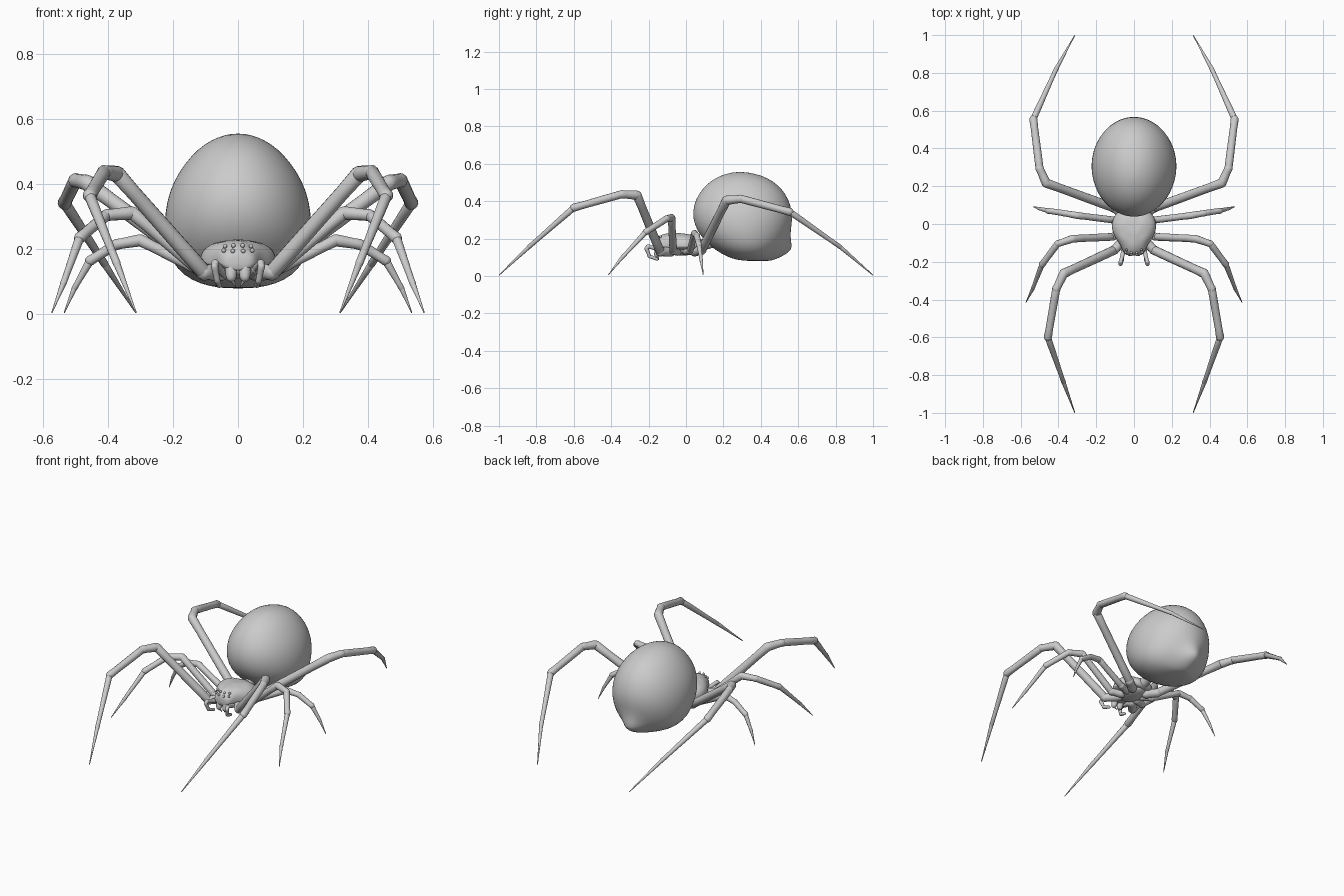
import bpy, bmesh, math
from mathutils import Vector

if "Cube" in bpy.data.objects:
    bpy.data.objects.remove(bpy.data.objects["Cube"])


def finish(name, bm, mirror=False, subsurf=0):
    bmesh.ops.recalc_face_normals(bm, faces=bm.faces)
    me = bpy.data.meshes.new(name)
    bm.to_mesh(me)
    bm.free()
    for p in me.polygons:
        p.use_smooth = True
    ob = bpy.data.objects.new(name, me)
    bpy.context.collection.objects.link(ob)
    if mirror:
        ob.modifiers.new("Mirror", 'MIRROR').use_mirror_merge = False
    if subsurf:
        m = ob.modifiers.new("Subsurf", 'SUBSURF')
        m.levels = m.render_levels = subsurf
    return ob


def skin(bm, rings):
    """Bridge rings of coordinates and cap both ends."""
    vr = [[bm.verts.new(c) for c in r] for r in rings]
    n = len(vr[0])
    for a, b in zip(vr, vr[1:]):
        for i in range(n):
            bm.faces.new((a[i], a[(i + 1) % n], b[(i + 1) % n], b[i]))
    bm.faces.new(vr[0])
    bm.faces.new(vr[-1])


def segment(bm, a, b, r0, r1, waist=0.92, n=14):
    """Round-ended tapered limb segment with slightly swollen joints."""
    a, b = Vector(a), Vector(b)
    d = (b - a).normalized()
    u = d.orthogonal().normalized()
    v = d.cross(u)
    L = (b - a).length
    prof = [(-r0 * 0.9, r0 * 0.3), (-r0 * 0.55, r0 * 0.8), (0, r0)]
    prof += [(L * t, (r0 + (r1 - r0) * t) * w) for t, w in
             ((.2, 1), (.5, (1 + waist) / 2), (.8, waist))]
    prof += [(L, r1), (L + r1 * 0.55, r1 * 0.8), (L + r1 * 0.9, r1 * 0.3)]
    skin(bm, [[a + d * s + (u * math.cos(2 * math.pi * i / n) + v * math.sin(2 * math.pi * i / n)) * r
               for i in range(n)] for s, r in prof])


def blob(bm, c, s, seg=20):
    vs = bmesh.ops.create_uvsphere(bm, u_segments=seg, v_segments=seg // 2 + 2, radius=1)['verts']
    for v in vs:
        v.co = Vector((v.co.x * s[0], v.co.y * s[1], v.co.z * s[2])) + Vector(c)


# Abdomen: horizontal slices (z, half width, front y, back y) plus spinneret bump
slices = [(.080, .03, .34, .42), (.085, .085, .27, .44), (.105, .145, .215, .465),
          (.14, .188, .155, .50), (.18, .211, .108, .53), (.24, .225, .058, .557),
          (.31, .226, .035, .572), (.38, .211, .04, .56), (.44, .181, .068, .533),
          (.49, .142, .11, .488), (.525, .102, .158, .436), (.547, .058, .215, .37),
          (.556, .02, .262, .315)]
bm = bmesh.new()
rings = []
for z, w, y0, y1 in slices:
    ring = []
    for i in range(48):
        t = 2 * math.pi * i / 48
        x, s = w * math.cos(t), math.sin(t)
        y = (y0 + y1) / 2 + (y1 - y0) / 2 * s
        if s > 0:
            y += .075 * s * math.exp(-(x / .07) ** 2 - ((z - .135) / .05) ** 2)
        ring.append((x, y, z))
    rings.append(ring)
skin(bm, rings)
finish("abdomen", bm, subsurf=1)

# Carapace: domed shield with radial furrows (y, half width, top z)
stations = [(-.168, .03, .178), (-.16, .05, .198), (-.135, .062, .216), (-.105, .075, .226),
            (-.075, .098, .228), (-.045, .113, .23), (-.01, .119, .23), (.025, .113, .224),
            (.055, .095, .212), (.08, .07, .195), (.098, .035, .175)]
bm = bmesh.new()
rings = []
for y, w, top in stations:
    ring = []
    for i in range(40):
        t = 2 * math.pi * i / 40
        c, s = math.cos(t), math.sin(t)
        x = w * math.copysign(abs(c) ** .85, c)
        z = .16 + ((top - .16) * s ** .8 if s > 0 else .025 * s)
        if s > 0:
            ang = math.atan2(abs(x), y + .02)
            z += .004 * s * math.cos(ang * 8) * min(1, math.hypot(x, y + .02) / .05)
            z -= .008 * math.exp(-(x / .012) ** 2 - ((y - .0) / .03) ** 2)
        ring.append((x, y, z))
    rings.append(ring)
skin(bm, rings)
finish("carapace", bm, subsurf=1)

# Eyes in two rows
bm = bmesh.new()
for x, y, z in ((.014, -.152, .212), (.04, -.137, .21), (.016, -.163, .195), (.044, -.15, .197)):
    blob(bm, (x, y, z), (.007, .007, .007), 10)
finish("eyes", bm, mirror=True)

# Underside plate and waist
bm = bmesh.new()
blob(bm, (0, -.015, .137), (.07, .09, .027))
finish("sternum", bm)
bm = bmesh.new()
segment(bm, (0, .06, .16), (0, .15, .18), .03, .03)
finish("waist", bm)

# Jaws with fangs
bm = bmesh.new()
segment(bm, (.021, -.14, .17), (.021, -.155, .115), .021, .016, 1.05)
segment(bm, (.02, -.155, .108), (.008, -.145, .088), .007, .002)
finish("jaws", bm, mirror=True)

# Feelers beside the mouth
bm = bmesh.new()
palp = [(.042, -.09, .125), (.055, -.14, .14), (.07, -.2, .158), (.072, -.212, .148),
        (.064, -.195, .105), (.058, -.155, .09)]
for a, b, r in zip(palp, palp[1:], (.016, .012, .012, .011, .01)):
    segment(bm, a, b, r, r * .9)
finish("feelers", bm, mirror=True)

# Legs: hip, femur, patella, tibia, metatarsus, tarsus joints
legs = {
    "front_legs": (.024, [(.05, -.08, .13), (.105, -.138, .13), (.372, -.262, .432), (.412, -.345, .437),
                          (.456, -.6, .365), (.372, -.84, .155), (.314, -.998, .006)]),
    "second_legs": (.02, [(.055, -.045, .13), (.115, -.068, .135), (.325, -.078, .312), (.405, -.105, .305),
                          (.487, -.215, .235), (.537, -.345, .095), (.572, -.415, .006)]),
    "third_legs": (.018, [(.055, .0, .13), (.115, .022, .135), (.3, .045, .228), (.375, .058, .215),
                          (.455, .07, .165), (.503, .082, .08), (.534, .092, .006)]),
    "back_legs": (.024, [(.05, .045, .13), (.105, .085, .14), (.465, .217, .405), (.5, .295, .412),
                         (.533, .555, .343), (.41, .825, .155), (.314, .998, .006)]),
}
scales = ((1.1, 1.1), (1.0, 1.05), (1.02, .95), (.88, .9), (.72, .5), (.46, .1))
for name, (r, pts) in legs.items():
    bm = bmesh.new()
    for a, b, (s0, s1) in zip(pts, pts[1:], scales):
        segment(bm, a, b, r * s0, r * s1)
    finish(name, bm, mirror=True)
